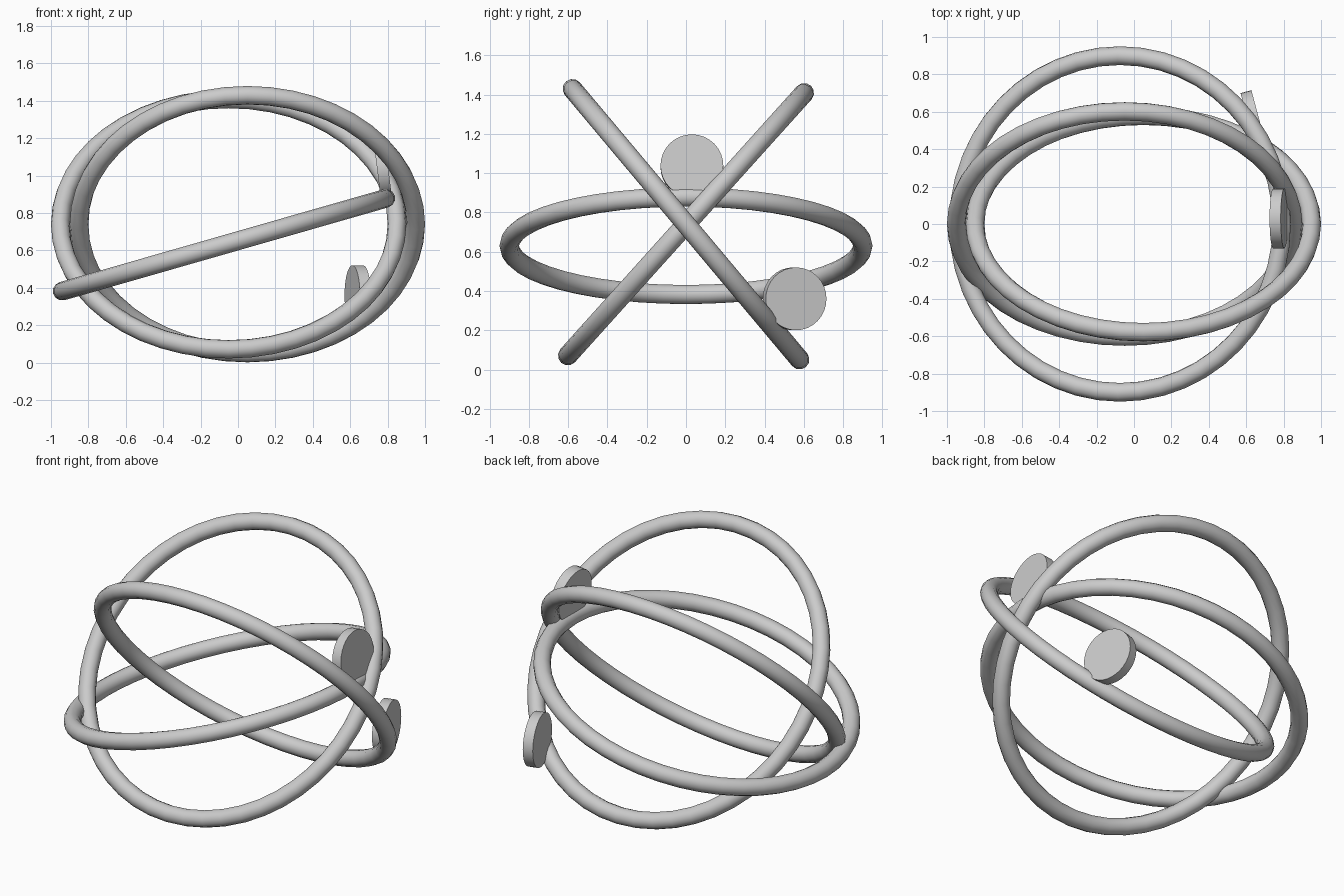
import bpy
from math import radians

cube = bpy.data.objects.get("Cube")
if cube:
    bpy.data.objects.remove(cube, do_unlink=True)

# One plain grey for every part
grey = bpy.data.materials.new("light_grey")
grey.use_nodes = True
grey.diffuse_color = (0.6, 0.6, 0.6, 1)
grey.node_tree.nodes["Principled BSDF"].inputs["Base Color"].default_value = (0.6, 0.6, 0.6, 1)


def finish(name):
    obj = bpy.context.object
    obj.name = name
    obj.data.materials.append(grey)
    bpy.ops.object.shade_smooth_by_angle(angle=radians(40))
    return obj


def ring(name, centre, tilt):
    bpy.ops.mesh.primitive_torus_add(
        major_radius=0.9, minor_radius=0.05, major_segments=48, minor_segments=12,
        location=centre, rotation=[radians(a) for a in tilt])
    return finish(name)


def disc(name, centre, tilt):
    bpy.ops.mesh.primitive_cylinder_add(
        radius=0.16, depth=0.06, vertices=32,
        location=centre, rotation=[radians(a) for a in tilt])
    return finish(name)


# Three interlocking orbit rings
ring("low_ring", (-0.075, 0, 0.63), (0, -16, 0))
ring("front_leaning_ring", (0.05, 0, 0.74), (-50, 0, 0))
ring("back_leaning_ring", (-0.05, 0, 0.74), (48, 0, 0))

# Two small discs riding on the rings, facing outward to the left
disc("upper_disc", (0.774, 0.03, 1.035), (0, 83, 0))
disc("lower_disc", (0.64, 0.553, 0.36), (0, 90, 15))
